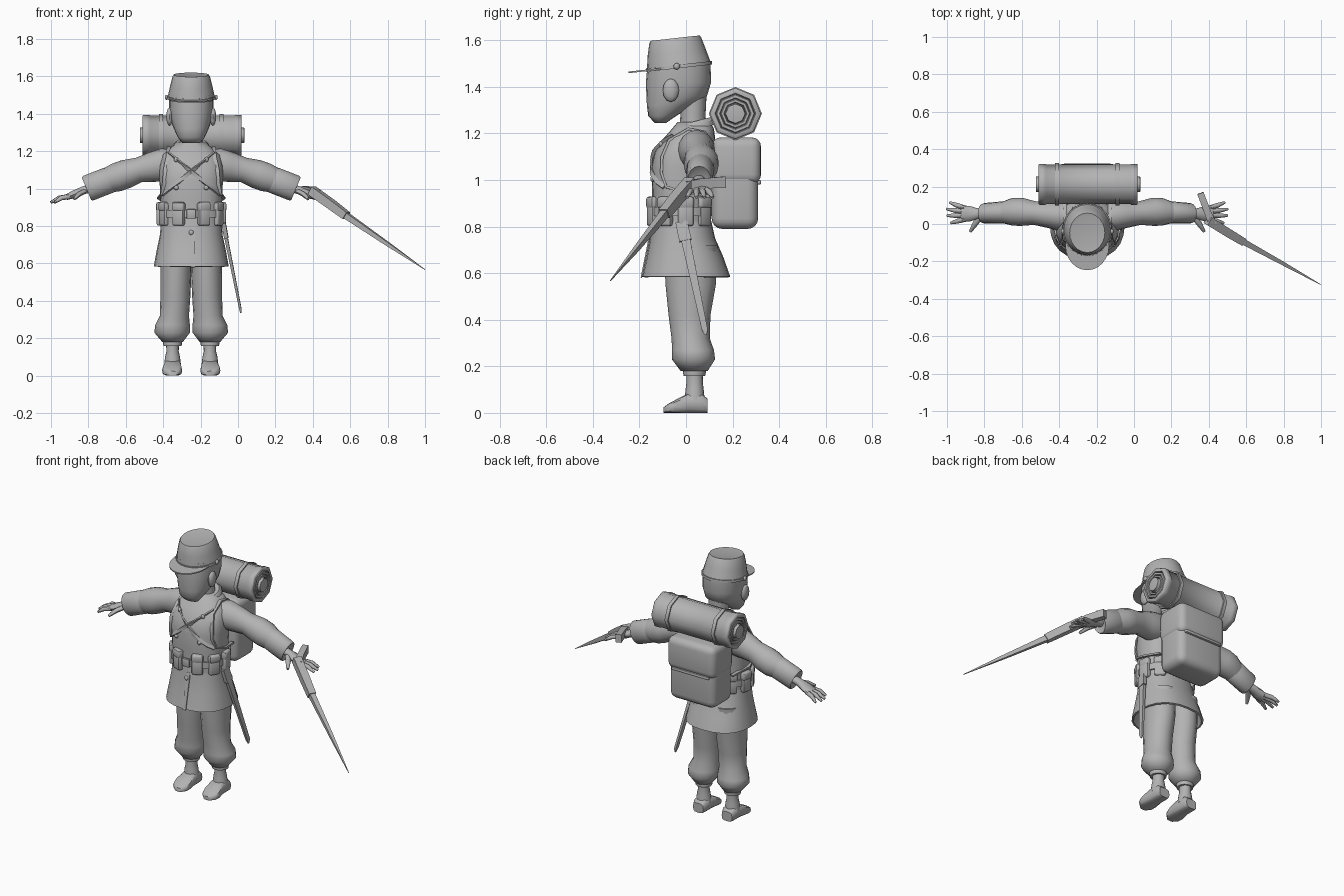
import bpy, bmesh, math
from mathutils import Vector

if "Cube" in bpy.data.objects:
    bpy.data.objects.remove(bpy.data.objects["Cube"])

X, Y, Z = Vector((1, 0, 0)), Vector((0, 1, 0)), Vector((0, 0, 1))
BODY_X = -.25  # the figure stands left of centre because of the long blade
SIDES = (("left", 1), ("right", -1))

grey = bpy.data.materials.new("plain_grey")
grey.use_nodes = True
grey.diffuse_color = (.45, .45, .45, 1)
grey.node_tree.nodes["Principled BSDF"].inputs["Base Color"].default_value = (.45, .45, .45, 1)


def finish(name, bm, side=1, crease=45):
    """Mirror if needed, shift to the body axis, shade and link the mesh."""
    for v in bm.verts:
        v.co.x = v.co.x * side + BODY_X
    bmesh.ops.recalc_face_normals(bm, faces=bm.faces)
    for f in bm.faces:
        f.smooth = True
    for e in bm.edges:
        e.smooth = len(e.link_faces) == 2 and e.calc_face_angle() < math.radians(crease)
    mesh = bpy.data.meshes.new(name)
    bm.to_mesh(mesh)
    bm.free()
    mesh.materials.append(grey)
    obj = bpy.data.objects.new(name, mesh)
    bpy.context.collection.objects.link(obj)
    return obj


def spow(value, power):
    return math.copysign(abs(value) ** power, value)


def tube(name, sections, n=16, u=X, normal=None, square=1, side=1, caps=True, crease=45):
    """Loft rings given as (x, y, z, radius along u, radius across u)."""
    bm = bmesh.new()
    centres = [Vector(s[:3]) for s in sections]
    rings = []
    for i, (c, s) in enumerate(zip(centres, sections)):
        ahead, behind = centres[min(i + 1, len(centres) - 1)], centres[max(i - 1, 0)]
        t = (normal or (ahead - behind)).normalized()
        a = (u - t * u.dot(t)).normalized()
        b = t.cross(a)
        ring = []
        for k in range(n):
            ang = math.tau * (k + (.5 if n == 4 else 0)) / n
            ring.append(bm.verts.new(c + a * s[3] * spow(math.cos(ang), square)
                                     + b * s[4] * spow(math.sin(ang), square)))
        rings.append(ring)
    for lower, upper in zip(rings, rings[1:]):
        for k in range(n):
            j = (k + 1) % n
            bm.faces.new((lower[k], lower[j], upper[j], upper[k]))
    if caps:
        bm.faces.new(rings[0])
        bm.faces.new(rings[-1])
    return finish(name, bm, side, crease)


def ball(name, centre, size, side=1):
    bm = bmesh.new()
    bmesh.ops.create_uvsphere(bm, u_segments=10, v_segments=6, radius=1)
    for v in bm.verts:
        v.co = Vector(p * q for p, q in zip(v.co, size)) + Vector(centre)
    return finish(name, bm, side, 60)


def box(name, centre, size, bevel=.01, turn=0, segments=2):
    bm = bmesh.new()
    bmesh.ops.create_cube(bm, size=1)
    for v in bm.verts:
        v.co = Vector(p * q for p, q in zip(v.co, size))
    bmesh.ops.bevel(bm, geom=bm.edges[:], offset=bevel, segments=segments, profile=.5, affect='EDGES')
    cs, sn = math.cos(turn), math.sin(turn)
    for v in bm.verts:
        x, y, z = v.co
        v.co = Vector((x * cs - y * sn, x * sn + y * cs, z)) + Vector(centre)
    return finish(name, bm)


# Torso
SQ = .8
torso = [(0, -.02, .8, .16, .125), (0, -.02, .95, .165, .125), (0, -.02, 1.05, .17, .13),
         (0, -.01, 1.12, .17, .125), (0, .015, 1.18, .155, .11), (0, .03, 1.22, .11, .09),
         (0, .035, 1.25, .07, .07)]
tube("jacket_torso", torso, 24, normal=Z, square=SQ)


def chest(x, z, lift=.004):
    """Point just in front of the jacket at a given x and z."""
    for p, q in zip(torso, torso[1:]):
        if p[2] <= z <= q[2]:
            f = (z - p[2]) / (q[2] - p[2])
            _, cy, _, rx, ry = [m + (k - m) * f for m, k in zip(p, q)]
            inside = max(0, 1 - abs(x / rx) ** (2 / SQ))
            return (x, cy - ry * inside ** (SQ / 2) - lift, z)


# Jacket skirt with front overlap
skirt = tube("jacket_skirt", [(0, -.02, .84, .16, .125), (0, -.015, .75, .168, .14),
                              (0, -.005, .67, .185, .165), (0, 0, .585, .2, .19)],
             24, normal=Z, square=.85, caps=False)
mod = skirt.modifiers.new("cloth", 'SOLIDIFY')
mod.thickness = .012
tube("skirt_overlap", [(.01, -.148, .8, .015, .004), (.01, -.192, .58, .015, .004)], 4)

# Collar, neck and head
slope = Vector((0, -.26, 1))
tube("collar", [(0, .035, 1.215, .095, .1), (0, .033, 1.235, .094, .1), (0, .03, 1.25, .08, .085)],
     20, normal=slope)
tube("neck", [(0, .03, 1.18, .065, .06), (0, .03, 1.28, .058, .054), (0, .03, 1.4, .065, .06)], normal=Z)
tube("head", [(0, -.11, 1.245, .048, .025), (0, -.102, 1.275, .072, .06), (0, -.068, 1.32, .093, .1),
              (0, -.04, 1.36, .108, .13), (0, -.032, 1.42, .118, .14), (0, -.03, 1.5, .118, .135)],
     20, normal=Z, square=.9, crease=60)

# Cap
tilt = Vector((0, -.11, 1))
tube("cap_crown", [(0, -.03, 1.485, .127, .139), (0, -.04, 1.55, .113, .125), (0, -.046, 1.6, .1, .112),
                   (0, -.047, 1.609, .094, .106), (0, -.047, 1.606, .08, .09)], 24, normal=tilt)
tube("cap_band", [(0, -.03, 1.48, .132, .143), (0, -.03, 1.495, .131, .142)], 24, normal=tilt)
tube("cap_visor", [(0, -.115, 1.473, .117, .133), (0, -.115, 1.48, .117, .133)], 24, normal=tilt)

# Jacket buttons
for row, z in (("upper", 1.155), ("lower", 1.005)):
    for label, s in SIDES:
        ball(f"{label}_{row}_button", chest(.08, z), (.013, .01, .013), s)
ball("skirt_button", (0, -.155, .765), (.014, .01, .014))

# Belt, buckle and pouches
tube("belt", [(0, -.02, .845, .17, .135), (0, -.02, .885, .17, .135)], 24, normal=Z, square=SQ)
box("belt_buckle", (0, -.16, .865), (.05, .016, .05), .004)
for label, s in SIDES:
    for i, degrees in enumerate((24, 60, 98, 135)):
        ang = s * math.radians(degrees)
        x, y = .166 * math.sin(ang), -.02 - .134 * math.cos(ang)
        box(f"{label}_pouch_{i}", (x, y, .85), (.066, .036, .095), .01, ang)
        box(f"{label}_pouch_flap_{i}", (x, y, .903), (.07, .042, .05), .012, ang)

for label, s in SIDES:
    # Cross belt over the chest
    path = [chest(.12 - .27 * i / 10, 1.19 - .22 * i / 10) for i in range(11)]
    tube(f"{label}_cross_belt", [(*p, .014, .006) for p in path], 4, u=Vector((.63, 0, 1)), side=s)
    # Pack strap over the shoulder and under the arm
    path = [(.12, .13, 1.14), (.12, .08, 1.205), (.12, .01, 1.22), chest(.125, 1.17),
            chest(.14, 1.1), chest(.145, 1.03), chest(.155, .97), (.172, -.02, .95), (.14, .1, .93)]
    tube(f"{label}_pack_strap", [(*p, .014, .008) for p in path], 4, side=s)

    # Ear and cap side button
    ball(f"{label}_ear", (.116, -.065, 1.385), (.018, .035, .05), s)
    ball(f"{label}_cap_button", (.132, -.04, 1.488), (.01, .014, .014), s)

    # Sleeve and turned cuff
    tube(f"{label}_sleeve", [(.09, .04, 1.13, .07, .08), (.15, .045, 1.127, .08, .088),
                             (.21, .05, 1.115, .07, .08), (.28, .058, 1.1, .063, .067),
                             (.35, .065, 1.078, .075, .077), (.4, .065, 1.06, .074, .077),
                             (.46, .06, 1.04, .055, .065)], u=Y, side=s, crease=60)
    tube(f"{label}_cuff", [(.43, .062, 1.05, .055, .066), (.44, .062, 1.046, .06, .071),
                           (.55, .057, 1.003, .055, .071), (.56, .057, .999, .05, .066),
                           (.55, .057, 1.003, .035, .04)], u=Y, normal=Vector((1, 0, -.42)), side=s)

    # Hand with spread fingers
    tube(f"{label}_palm", [(.53, .057, 1.005, .025, .024), (.58, .055, .99, .027, .022),
                           (.63, .055, .968, .042, .022), (.67, .055, .953, .04, .015)], 10, u=Y, side=s)
    for i, (x, y) in enumerate(((.735, .115), (.752, .08), (.75, .045), (.73, .005))):
        root = (.65, .085 - .02 * i, .958)
        tube(f"{label}_finger_{i}", [(*root, .013, .014), ((x + .66) / 2, (y + root[1]) / 2, .95, .013, .013),
                                     (x, y, .926, .007, .007)], 8, u=Y, side=s)
    tube(f"{label}_thumb", [(.57, .04, .985, .014, .016), (.6, 0, .97, .014, .015),
                            (.625, -.04, .945, .008, .008)], 8, u=Z, side=s)

    # Baggy trouser leg, gathered below the knee
    tube(f"{label}_trouser_leg", [(.08, .02, .72, .085, .115), (.082, .02, .55, .083, .108),
                                  (.085, .015, .42, .08, .09), (.09, .02, .32, .078, .082),
                                  (.1, .03, .27, .093, .09), (.102, .032, .23, .095, .093),
                                  (.1, .035, .18, .055, .058)], normal=Z, side=s, crease=70)
    tube(f"{label}_trouser_band", [(.1, .036, .19, .05, .046), (.1, .036, .178, .052, .05),
                                   (.1, .036, .158, .048, .046)], normal=Z, side=s)
    # Gaiter and shoe
    tube(f"{label}_gaiter", [(.1, .037, .165, .034, .036), (.1, .037, .13, .033, .035),
                             (.1, .037, .1, .04, .039), (.1, .037, .05, .046, .044)], normal=Z, side=s)
    tube(f"{label}_shoe", [(.1, .093, .03, .036, .03), (.1, .07, .04, .045, .04),
                           (.1, .01, .042, .046, .042), (.102, -.045, .028, .054, .028),
                           (.102, -.075, .02, .048, .02), (.1, -.096, .012, .024, .012)],
         12, normal=-Y, square=.6, side=s)

# Backpack with overlapping flap
box("backpack", (0, .21, .985), (.32, .2, .39), .045, segments=4)
box("backpack_flap", (0, .216, 1.083), (.332, .212, .2), .04, segments=4)
box("backpack_flap_lip", (0, .31, .99), (.26, .026, .02), .008)

# Rolled blanket with stepped ends
half = [(.225, .106), (.23, .11), (.26, .11), (.265, .105)]
for r in (.088, .068, .05):
    half += [(.265, r), (.255, r - .004), (.265, r - .008)]
half += [(.278, .042), (.28, .025)]
roll = [(-x, r) for x, r in reversed(half)] + half
tube("blanket_roll", [(x + .005, .212, 1.285, r, r) for x, r in roll], 8, u=Y, normal=X, crease=50)
for label, s in SIDES:
    tube(f"{label}_blanket_strap", [(.15, .212, 1.285, .114, .114), (.172, .212, 1.285, .114, .114)],
         8, u=Y, normal=X, side=s, crease=50)

# Sheathed sword on the left hip
tube("scabbard_top", [(.172, -.02, .82, .016, .036), (.187, -.002, .74, .016, .038)], 4)
tube("scabbard", [(.182, -.005, .76, .013, .028), (.262, .08, .36, .009, .018),
                  (.265, .085, .335, .004, .008)], 4)

# Long blade held in the left hand
tube("weapon_stock", [(.605, .165, .99, .035, .025), (.645, .06, .985, .03, .026),
                      (.67, 0, .972, .03, .03)], 4, u=Z)
tube("weapon_body", [(.645, .02, .99, .034, .034), (.75, -.045, .915, .033, .033),
                     (.83, -.093, .855, .03, .03)], 4, u=Z)
tube("weapon_blade", [(.82, -.087, .862, .023, .023), (1.05, -.213, .704, .014, .014),
                      (1.25, -.325, .567, .002, .002)], 4, u=Z)
